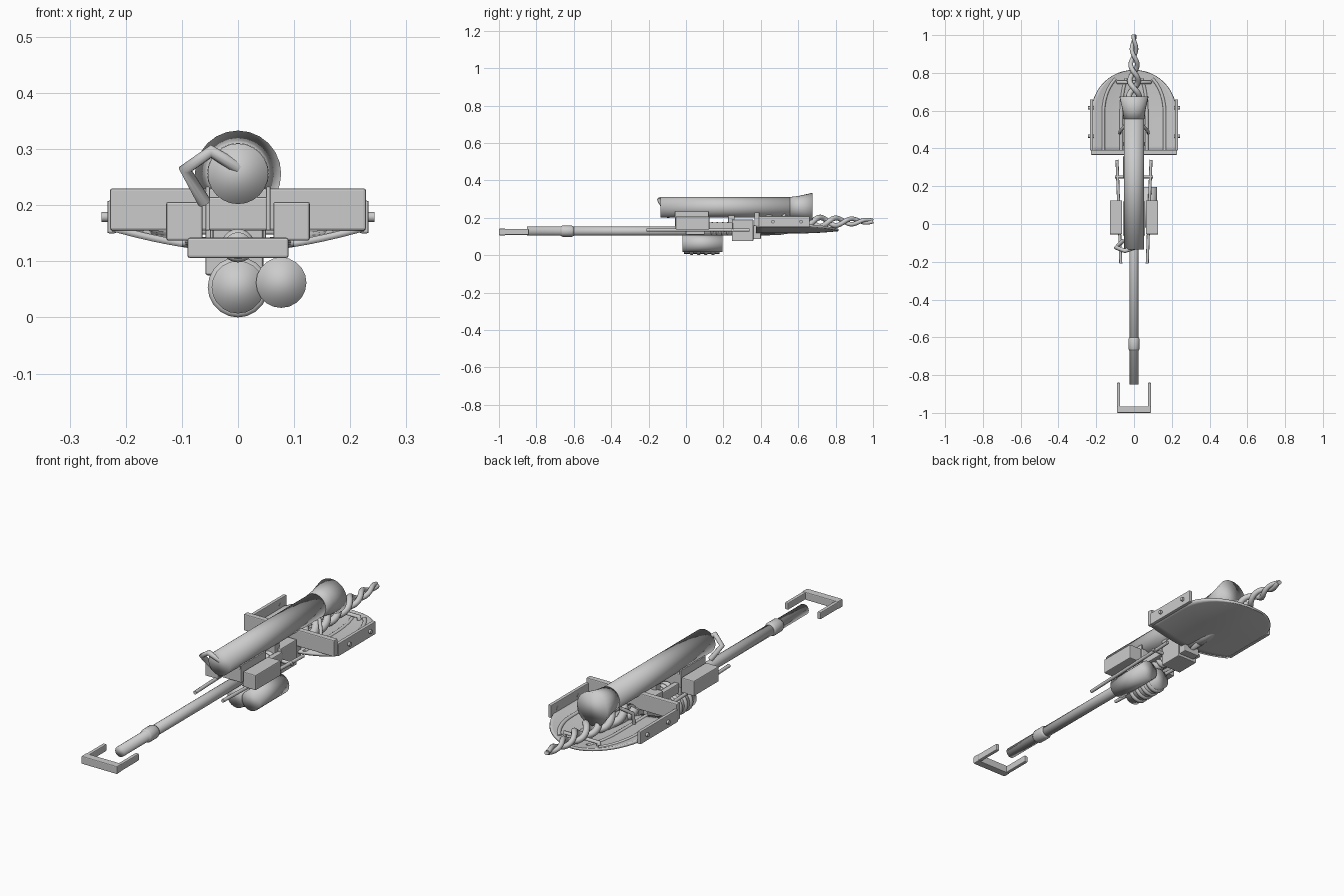
import bpy, math
from mathutils import Vector

if "Cube" in bpy.data.objects:
    bpy.data.objects.remove(bpy.data.objects["Cube"])

def mesh_obj(name, verts, faces, smooth=False):
    me = bpy.data.meshes.new(name)
    me.from_pydata(verts, [], faces)
    me.update()
    ob = bpy.data.objects.new(name, me)
    bpy.context.collection.objects.link(ob)
    if smooth:
        me.shade_smooth()
    return ob

def box(name, lo, hi, bevel=0.004):
    v = [(x, y, z) for x in (lo[0], hi[0]) for y in (lo[1], hi[1]) for z in (lo[2], hi[2])]
    f = [(0, 1, 3, 2), (4, 6, 7, 5), (0, 4, 5, 1), (2, 3, 7, 6), (0, 2, 6, 4), (1, 5, 7, 3)]
    ob = mesh_obj(name, v, f)
    if bevel:
        b = ob.modifiers.new("bevel", "BEVEL")
        b.width, b.segments = bevel, 2
    return ob

def pair(name, lo, hi, bevel=0.004):
    box(name + "_right", lo, hi, bevel)
    box(name + "_left", (-hi[0], lo[1], lo[2]), (-lo[0], hi[1], hi[2]), bevel)

def turned(name, prof, x, z, n=20):
    """Solid of revolution along y, from (y, radius) pairs."""
    v = [(x + r * math.sin(2 * math.pi * i / n), y, z + r * math.cos(2 * math.pi * i / n))
         for y, r in prof for i in range(n)]
    f = [(k * n + i, k * n + (i + 1) % n, (k + 1) * n + (i + 1) % n, (k + 1) * n + i)
         for k in range(len(prof) - 1) for i in range(n)]
    f += [tuple(range(n))[::-1], tuple((len(prof) - 1) * n + i for i in range(n))]
    return mesh_obj(name, v, f, True)

def rod(name, pts, r, radii=None, res=3):
    cu = bpy.data.curves.new(name, "CURVE")
    cu.dimensions = "3D"
    cu.bevel_depth, cu.bevel_resolution, cu.use_fill_caps = r, res, True
    s = cu.splines.new("POLY")
    s.points.add(len(pts) - 1)
    for i, p in enumerate(pts):
        s.points[i].co = (*p, 1)
        s.points[i].radius = radii[i] if radii else 1
    ob = bpy.data.objects.new(name, cu)
    bpy.context.collection.objects.link(ob)
    return ob

# long shaft with collar, and the open grip at the front
turned("shaft", [(-0.85, 0.024), (0.45, 0.024)], 0, 0.128, 16)
turned("shaft_collar", [(-0.67, 0.025), (-0.66, 0.03), (-0.61, 0.03), (-0.60, 0.025)], 0, 0.128)
box("grip_bar", (-0.09, -1.0, 0.106), (0.09, -0.965, 0.142))
pair("grip_arm", (0.073, -0.97, 0.108), (0.09, -0.84, 0.14))

# upper tube with flared muzzle and bent tail pipe
turned("upper_tube", [(-0.135, 0.054), (0.56, 0.054)], 0, 0.256, 24)
turned("muzzle_flare", [(0.555, 0.055), (0.60, 0.06), (0.675, 0.077)], 0, 0.256, 24)
rod("tail_pipe", [(0, -0.125, 0.266), (-0.048, -0.142, 0.296), (-0.094, -0.125, 0.264),
                  (-0.06, -0.09, 0.205)], 0.012)

# cradle under the tube with side boxes
box("cradle_base", (-0.053, -0.06, 0.155), (0.053, 0.12, 0.215))
pair("cradle_side", (0.05, -0.06, 0.155), (0.058, 0.12, 0.233), 0.002)
pair("side_box", (0.063, -0.055, 0.137), (0.128, 0.125, 0.206))
box("cradle_foot", (-0.045, 0.0, 0.11), (0.045, 0.1, 0.16))

# two diverging side rods and their cross pin
for s in (-1, 1):
    rod("side_rod", [(0.07 * s, -0.21, 0.134), (0.09 * s, 0.34, 0.134)], 0.008)
rod("cross_pin", [(-0.1, 0.25, 0.134), (0.1, 0.25, 0.134)], 0.008)

# ribbed and plain canisters
turned("ribbed_canister", [(-0.01, 0.047), (0.18, 0.047)], 0, 0.054)
for i in range(4):
    y = 0.02 + i * 0.038
    turned("canister_rib", [(y, 0.047), (y + 0.004, 0.054), (y + 0.016, 0.054), (y + 0.02, 0.047)], 0, 0.054)
turned("plain_canister", [(-0.018, 0.045), (0.195, 0.045)], 0.077, 0.062)

# coupling between shaft and blade
box("coupling_block", (-0.058, 0.245, 0.075), (0.045, 0.36, 0.19))
box("coupling_rear", (-0.04, 0.36, 0.085), (0.04, 0.4, 0.16))
box("support_post", (-0.03, 0.225, 0.14), (0.03, 0.26, 0.22))
pair("coupling_plate", (0.025, 0.12, 0.13), (0.05, 0.25, 0.175))
for i in range(4):
    y = 0.13 + i * 0.028
    turned("coupling_ring", [(y, 0.026), (y + 0.006, 0.036), (y + 0.014, 0.036), (y + 0.02, 0.026)], 0, 0.14)

# dished shovel blade
def half_width(y):
    return 0.226 * math.sqrt(max(0.004, 1 - max(0, (y - 0.59) / 0.226) ** 2))

def blade_z(x):
    return 0.116 + 0.038 * abs(x / 0.226) ** 1.7

NX = 24
ys = [0.375 + 0.215 * i / 6 for i in range(6)] + [0.59 + 0.226 * math.sin(math.pi / 2 * i / 12) for i in range(13)]
verts, faces = [], []
for y in ys:
    for i in range(NX + 1):
        x = half_width(y) * (2 * i / NX - 1)
        rim = 0.012 * (max(0, y - 0.59) / 0.226) ** 2
        verts.append((x, y, blade_z(x) + rim))
for j in range(len(ys) - 1):
    for i in range(NX):
        a = j * (NX + 1) + i
        faces.append((a, a + 1, a + NX + 2, a + NX + 1))
blade = mesh_obj("shovel_blade", verts, faces, True)
sol = blade.modifiers.new("thickness", "SOLIDIFY")
sol.thickness, sol.offset = 0.012, 1

# blade ribs and socket
for s in (-1, 1):
    for k in (0.72, 0.3):
        pts = []
        for i in range(15):
            y = 0.38 + 0.39 * i / 14
            x = s * k * half_width(y)
            pts.append((x, y, blade_z(x) + 0.01 + 0.01 * max(0, (y - 0.59) / 0.226) ** 2))
        rod("blade_rib", pts, 0.009)
turned("blade_socket", [(0.37, 0.034), (0.5, 0.03), (0.62, 0.012)], 0, 0.138)

# raised cross plate and bolted side plates
box("cross_plate", (-0.228, 0.366, 0.155), (0.228, 0.392, 0.23))
pair("side_plate", (0.217, 0.39, 0.15), (0.233, 0.66, 0.208), 0.003)
for s in (-1, 1):
    for y in (0.465, 0.615):
        rod("side_bolt", [(0.215 * s, y, 0.179), (0.243 * s, y, 0.179)], 0.009)

# twisted two-strand spike
N = 70
for k in range(2):
    pts, rad = [], []
    for i in range(N + 1):
        t = i / N
        a = 2 * math.pi * 3.4 * t + math.pi * k
        h = 0.034 * (1 - t) ** 0.7 + 0.004
        pts.append((h * math.cos(a), 0.42 + 0.58 * t, 0.172 + 0.010 * t + h * math.sin(a)))
        rad.append(1 - 0.5 * t)
    rod("twisted_strand", pts, 0.02, rad)

# staple holding the spike to the blade, and small hooks
rod("spike_staple", [(-0.085, 0.75, 0.135), (-0.085, 0.75, 0.155), (0.085, 0.75, 0.155), (0.085, 0.75, 0.135)], 0.01)
for s in (-1, 1):
    rod("blade_hook", [(0.075 * s, 0.48, 0.125), (0.075 * s, 0.49, 0.185), (0.04 * s, 0.53, 0.215)], 0.008)
